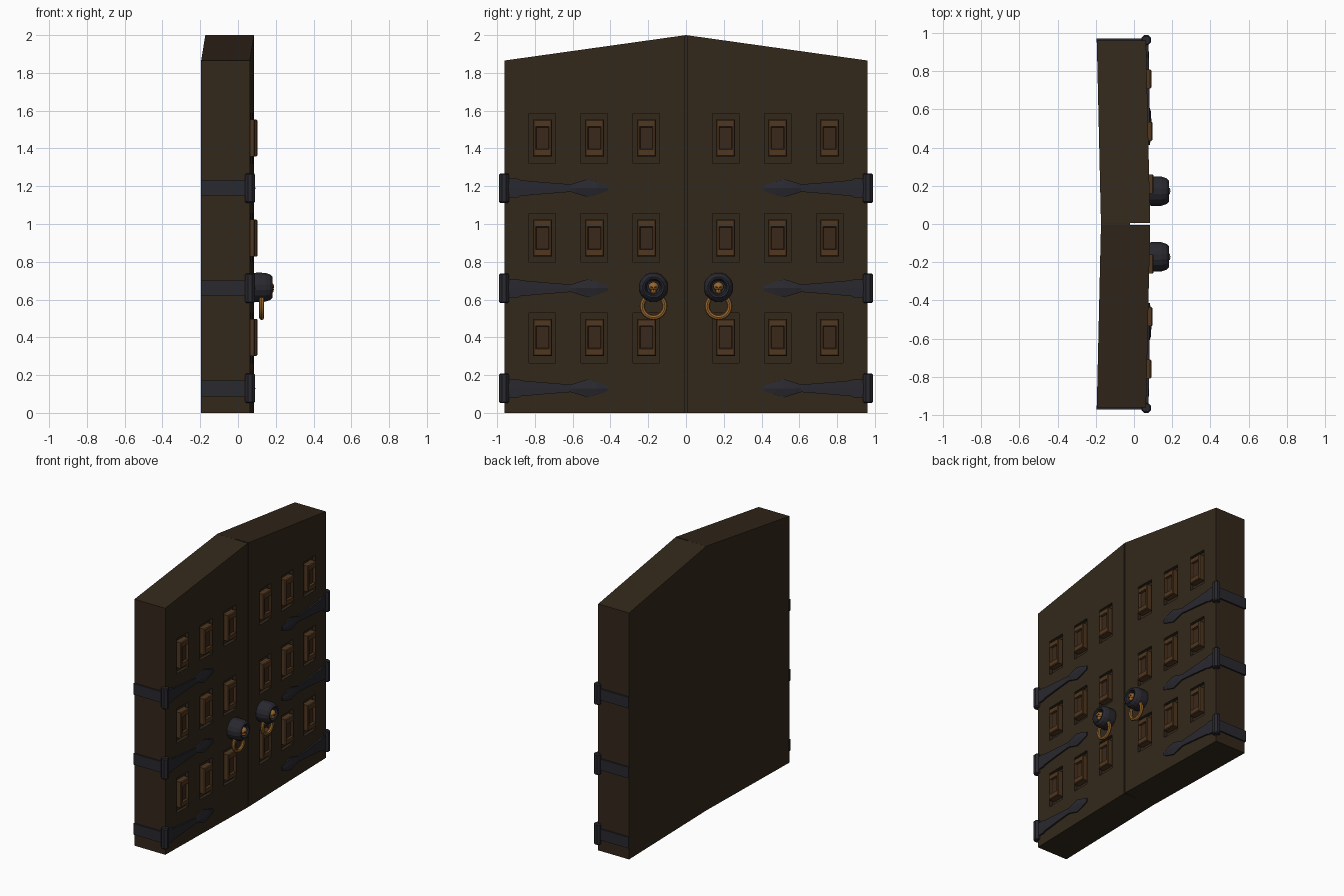
import bpy, bmesh, math
from mathutils import Matrix, Vector

if "Cube" in bpy.data.objects:
    bpy.data.objects.remove(bpy.data.objects["Cube"])


def material(name, rgb):
    m = bpy.data.materials.new(name)
    m.diffuse_color = (*rgb, 1)
    m.use_nodes = True
    m.node_tree.nodes["Principled BSDF"].inputs["Base Color"].default_value = m.diffuse_color
    return m


WOOD = material("dark_wood", (0.033, 0.021, 0.011))
TRIM = material("trim_wood", (0.08, 0.038, 0.014))
INSET = material("inset_wood", (0.042, 0.022, 0.011))
IRON = material("iron", (0.021, 0.021, 0.028))
GOLD = material("brass", (0.32, 0.135, 0.026))

ROWS = [0.0, 0.265, 0.53, 0.795, 1.055, 1.32, 1.585]
COLS = [0.004, 0.14, 0.28, 0.415, 0.555, 0.69, 0.83, 0.96]
HINGES = (0.13, 0.66, 1.19)


# The two leaves are angled slightly backwards from the middle
def front(y):
    return 0.085 - 0.022 * abs(y) / 0.96


def back(y):
    return -0.173 - 0.022 * abs(y) / 0.96


def top(y):
    return 2.0 - 0.14 * abs(y)


def finish(bm, name, mats, smooth=False):
    bmesh.ops.recalc_face_normals(bm, faces=bm.faces[:])
    me = bpy.data.meshes.new(name)
    bm.to_mesh(me)
    bm.free()
    ob = bpy.data.objects.new(name, me)
    bpy.context.collection.objects.link(ob)
    for m in mats:
        me.materials.append(m)
    if smooth:
        bpy.ops.object.select_all(action='DESELECT')
        ob.select_set(True)
        bpy.context.view_layer.objects.active = ob
        bpy.ops.object.shade_smooth_by_angle(angle=math.radians(40))
    return ob


def loft(name, loops, mats, last_mat=0):
    """Skin a list of equal-length closed loops and cap both ends."""
    bm = bmesh.new()
    rings = [[bm.verts.new(p) for p in lp] for lp in loops]
    n = len(rings[0])
    for a, b in zip(rings, rings[1:]):
        for i in range(n):
            j = (i + 1) % n
            bm.faces.new((a[i], a[j], b[j], b[i]))
    bm.faces.new(rings[0])
    bm.faces.new(rings[-1]).material_index = last_mat
    return finish(bm, name, mats)


def box(name, lo, hi, mat):
    rect = [(lo[0], lo[1]), (hi[0], lo[1]), (hi[0], hi[1]), (lo[0], hi[1])]
    return loft(name, [[(x, y, z) for x, y in rect] for z in (lo[2], hi[2])], [mat])


# Door leaf: front grid with nine sunken panels, extruded to the back
def leaf(s, name):
    bm = bmesh.new()
    grid = [[bm.verts.new((front(y), s * y, z)) for z in ROWS + [top(y)]] for y in COLS]
    sunk = []
    for i in range(len(COLS) - 1):
        for j in range(len(ROWS)):
            f = bm.faces.new((grid[i][j], grid[i + 1][j], grid[i + 1][j + 1], grid[i][j + 1]))
            if i % 2 and j % 2:
                sunk.append(f)
    rim = [e for e in bm.edges if e.is_boundary]
    ext = bmesh.ops.extrude_edge_only(bm, edges=rim)["geom"]
    for v in ext:
        if isinstance(v, bmesh.types.BMVert):
            v.co.x = back(v.co.y)
    bmesh.ops.holes_fill(bm, edges=[e for e in bm.edges if e.is_boundary], sides=0)
    for f in bmesh.ops.extrude_discrete_faces(bm, faces=sunk)["faces"]:
        bmesh.ops.translate(bm, verts=f.verts[:], vec=(-0.025, 0, 0))
    finish(bm, name, [WOOD])


# Bevelled rectangular frame with a sunken dark centre
def panel_frame(s, y, z, name):
    steps = [(0.05, 0.0975, -0.027), (0.05, 0.0975, 0.017), (0.045, 0.0925, 0.023),
             (0.036, 0.061, 0.023), (0.032, 0.057, 0.008)]
    loops = [[(front(y) + x, s * y + a * hy, z + b * hz)
              for a, b in ((-1, -1), (1, -1), (1, 1), (-1, 1))] for hy, hz, x in steps]
    loft(name, loops, [TRIM, INSET], 1)


# Hinge: ridged spear-shaped strap, octagonal barrel and side band
def hinge(s, z, name):
    stations = [(0.955, 0.05, 0.012), (0.89, 0.05, 0.012), (0.875, 0.042, 0.012),
                (0.75, 0.031, 0.012), (0.61, 0.02, 0.010), (0.585, 0.028, 0.010),
                (0.52, 0.048, 0.008), (0.47, 0.034, 0.008), (0.413, 0.014, 0.006)]
    loops = []
    for y, h, t in stations:
        ridge = 0.018 if 0.47 <= y < 0.6 else t + 0.001
        loops.append([(front(y) + x, s * y, z + d) for x, d in
                      ((-0.004, -h), (t, -h), (ridge, 0), (t, h), (-0.004, h))])
    loft(name + "_strap", loops, [IRON])
    ring = [math.radians(22.5 + 45 * k) for k in range(8)]
    loft(name + "_barrel", [[(0.064 + r * math.cos(a), s * 0.963 + r * math.sin(a), z + d)
                             for a in ring] for r, d in
                            ((0.022, -0.078), (0.028, -0.072), (0.028, 0.072), (0.022, 0.078))], [IRON])
    box(name + "_side_band", (-0.197, min(s * 0.95, s * 0.971), z - 0.042),
        (0.05, max(s * 0.95, s * 0.971), z + 0.042), IRON)


# Knocker: hollow iron hood, brass skull face and hanging ring
def knocker(s, name):
    y, z = s * 0.172, 0.665
    prof = [(0.07, 0.076), (0.10, 0.079), (0.145, 0.078), (0.17, 0.069), (0.183, 0.056),
            (0.180, 0.046), (0.150, 0.036)]
    ang = [2 * math.pi * (k + 0.5) / 16 for k in range(16)]
    loft(name + "_hood", [[(x, y + r * math.cos(a), z + r * math.sin(a)) for a in ang]
                          for x, r in prof], [IRON])

    bm = bmesh.new()

    def ball(x, dy, dz, scale, mat):
        m = Matrix.Translation((x, y + dy, z + dz)) @ Matrix.Diagonal((*scale, 1))
        vs = bmesh.ops.create_uvsphere(bm, u_segments=12, v_segments=8, radius=1, matrix=m)["verts"]
        for f in {f for v in vs for f in v.link_faces}:
            f.material_index = mat

    ball(0.164, 0, 0.004, (0.027, 0.027, 0.024), 0)       # cranium
    ball(0.164, 0, -0.020, (0.024, 0.015, 0.016), 0)      # jaw
    for d in (-1, 1):
        ball(0.183, d * 0.010, 0.000, (0.007, 0.007, 0.006), 1)   # eye sockets
    ball(0.186, 0, -0.012, (0.005, 0.003, 0.004), 1)      # nose
    finish(bm, name + "_skull_face", [GOLD, IRON], True)

    bm = bmesh.new()
    major, minor, nu, nv = 0.06, 0.0135, 24, 8
    vs = []
    for i in range(nu):
        a = 2 * math.pi * i / nu
        for j in range(nv):
            b = 2 * math.pi * j / nv
            r = major + minor * math.cos(b)
            vs.append(bm.verts.new(Vector((0.125 + minor * math.sin(b),
                                           y + r * math.cos(a), 0.565 + r * math.sin(a)))))
    for i in range(nu):
        for j in range(nv):
            k, m = (i + 1) % nu, (j + 1) % nv
            bm.faces.new((vs[i * nv + j], vs[k * nv + j], vs[k * nv + m], vs[i * nv + m]))
    finish(bm, name + "_ring", [GOLD], True)


for s, side in ((-1, "left"), (1, "right")):
    leaf(s, side + "_leaf")
    for r, z in enumerate((0.4, 0.925, 1.455)):
        for c, y in enumerate((0.21, 0.485, 0.76)):
            panel_frame(s, y, z, f"{side}_panel_frame_{r}_{c}")
    for k, z in enumerate(HINGES):
        hinge(s, z, f"{side}_hinge_{k}")
    knocker(s, side + "_knocker")

# Strip closing the rear of the seam between the leaves
box("seam_backing", (-0.173, -0.004, 0), (-0.02, 0.004, 2.0), WOOD)
